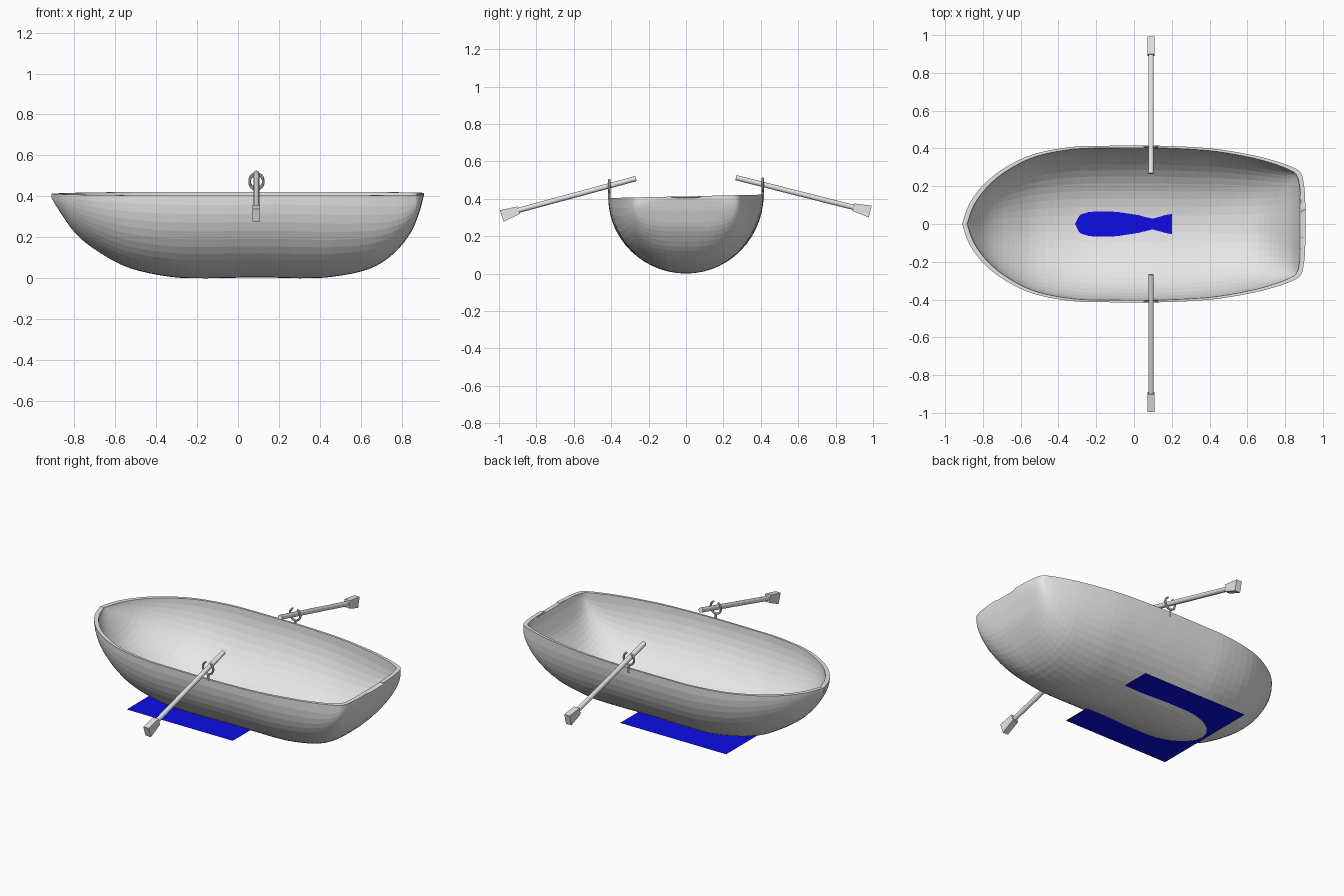
import bpy, bmesh, math
from mathutils import Vector

if "Cube" in bpy.data.objects:
    bpy.data.objects.remove(bpy.data.objects["Cube"])


def material(name, rgb):
    m = bpy.data.materials.new(name)
    m.diffuse_color = (*rgb, 1)
    m.use_nodes = True
    m.node_tree.nodes["Principled BSDF"].inputs["Base Color"].default_value = m.diffuse_color
    return m


GREY = material("grey", (0.8, 0.8, 0.8))
BLUE = material("blue", (0.004, 0.004, 0.8))


def finish(name, bm, mat):
    bmesh.ops.recalc_face_normals(bm, faces=bm.faces)
    me = bpy.data.meshes.new(name)
    bm.to_mesh(me)
    bm.free()
    me.materials.append(mat)
    ob = bpy.data.objects.new(name, me)
    bpy.context.collection.objects.link(ob)
    return ob


# Hull stations: x, half breadth at rim, keel height, section squareness
STATIONS = [
    (-0.91, 0.0, 0.39, 2), (-0.87, 0.11, 0.325, 2), (-0.79, 0.215, 0.215, 2),
    (-0.68, 0.30, 0.128, 2), (-0.53, 0.37, 0.05, 2), (-0.33, 0.408, 0.007, 2),
    (-0.15, 0.414, 0.0, 2), (0.1, 0.415, 0.0045, 2), (0.3, 0.408, 0.0, 2),
    (0.46, 0.394, 0.007, 2.1), (0.64, 0.362, 0.045, 2.3), (0.76, 0.33, 0.12, 2.7),
    (0.845, 0.298, 0.225, 3.4), (0.885, 0.268, 0.32, 4), (0.902, 0.19, 0.38, 4),
    (0.908, 0.08, 0.405, 4)]
SEG, STEPS, RIM = 28, 4, 0.413


def spline(a, b, c, d, t):
    return 0.5 * (2 * b + (c - a) * t + (2 * a - 5 * b + 4 * c - d) * t * t
                  + (3 * b - a - 3 * c + d) * t ** 3)


def stations():
    n = len(STATIONS)
    for i in range(n - 1):
        p = [STATIONS[min(max(i + o, 0), n - 1)] for o in (-1, 0, 1, 2)]
        for s in range(STEPS):
            yield [spline(*col, s / STEPS) for col in zip(*p)]
    yield STATIONS[-1]


def section(x, b, k, n):
    pts = []
    for j in range(SEG + 1):
        a = math.pi * (j / SEG - 0.5)
        s, c = math.sin(a), max(math.cos(a), 0)
        y = b * math.copysign(abs(s) ** (2 / n), s)
        h = c ** (2 / n)
        pts.append((x, y, RIM - (RIM - k) * h + 0.022 * y * (1 - h)))
    return pts


# Hull: outer skin, inner skin and the rim joining them
bm = bmesh.new()
outer, inner = [], []
for x, b, k, n in stations():
    k = max(k, 0)
    outer.append([bm.verts.new(p) for p in section(x, max(b, 0.001), k, n)])
    inner.append([bm.verts.new(p) for p in section(
        x * 0.975, max(b - 0.012, 0.0008), min(k + 0.03, RIM - 0.004), n)])
for grid in (outer, inner):
    for r, q in zip(grid, grid[1:]):
        for j in range(SEG):
            bm.faces.new((r[j], r[j + 1], q[j + 1], q[j]))


def edge_loop(g):
    return (g[0] + [r[-1] for r in g[1:-1]] + g[-1][::-1]
            + [r[0] for r in g[-2:0:-1]])


lo, li = edge_loop(outer), edge_loop(inner)
for i in range(len(lo)):
    j = (i + 1) % len(lo)
    bm.faces.new((lo[i], lo[j], li[j], li[i]))
finish("hull", bm, GREY)

# Blue floor plate passing through the bottom of the hull
bm = bmesh.new()
bm.faces.new([bm.verts.new((x, y, 0.036)) for x, y in
              ((-0.5, -0.335), (0.2, -0.335), (0.2, 0.335), (-0.5, 0.335))])
finish("floor_plate", bm, BLUE)


def tube(bm, path, r, sides=12):
    """Round tube along a path lying in a plane of constant direction."""
    rings = []
    for i, p in enumerate(path):
        t = (path[min(i + 1, len(path) - 1)] - path[max(i - 1, 0)]).normalized()
        u = t.cross(Vector((0.3, 1, 0) if abs(t.y) < 0.5 else (1, 0, 0))).normalized()
        v = t.cross(u)
        rings.append([bm.verts.new(p + r * (u * math.cos(a) + v * math.sin(a)))
                      for a in (2 * math.pi * k / sides for k in range(sides))])
    for a, b in zip(rings, rings[1:]):
        for k in range(sides):
            m = (k + 1) % sides
            bm.faces.new((a[k], a[m], b[m], b[k]))
    bm.faces.new(rings[0])
    bm.faces.new(rings[-1])


OX = 0.09
for side, label, zs in ((-1, "front", (0.508, 0.337, 0.308)),
                        (1, "back", (0.513, 0.353, 0.332))):
    grip, neck, tip = (Vector((OX, side * y, z)) for y, z in zip((0.267, 0.9, 0.985), zs))
    # Oar shaft
    bm = bmesh.new()
    tube(bm, [grip, neck], 0.014)
    finish(label + "_oar_shaft", bm, GREY)

    # Oar blade, flaring towards the tip
    d = (tip - neck).normalized()
    up = d.cross(Vector((1, 0, 0))).normalized()
    bm = bmesh.new()
    ends = []
    for c, h in ((neck - d * 0.005, 0.021), (tip, 0.032)):
        ends.append([bm.verts.new(c + Vector((sx * 0.018, 0, 0)) + up * sz * h)
                     for sx, sz in ((-1, -1), (1, -1), (1, 1), (-1, 1))])
    bm.faces.new(ends[0])
    bm.faces.new(ends[1])
    for k in range(4):
        m = (k + 1) % 4
        bm.faces.new((ends[0][k], ends[0][m], ends[1][m], ends[1][k]))
    finish(label + "_oar_blade", bm, GREY)

    # Oarlock: open ring on a short pin
    y = side * 0.41
    zc = grip.z + (neck.z - grip.z) * (0.41 - 0.267) / (0.9 - 0.267)
    bm = bmesh.new()
    gap = math.radians(25)
    ring = [Vector((OX + 0.034 * math.sin(a), y, zc + 0.036 * math.cos(a)))
            for a in (gap + (2 * math.pi - 2 * gap) * i / 20 for i in range(21))]
    tube(bm, ring, 0.006, 8)
    tube(bm, [Vector((OX, y, zc - 0.036)), Vector((OX, y, 0.395))], 0.007, 8)
    finish(label + "_oarlock", bm, GREY)
